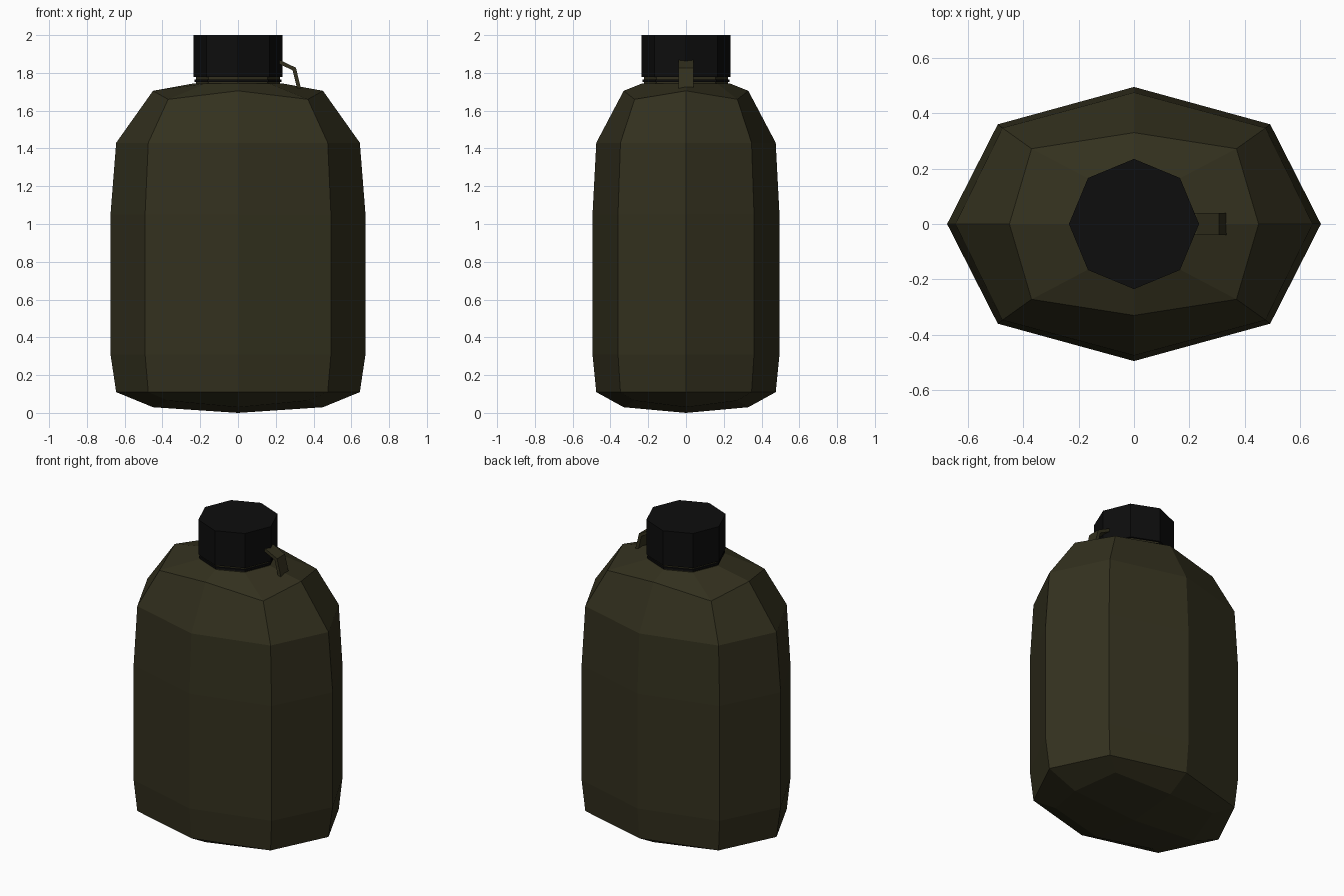
import bpy, bmesh
from math import cos, sin, pi

if "Cube" in bpy.data.objects:
    bpy.data.objects.remove(bpy.data.objects["Cube"])


def material(name, rgb):
    m = bpy.data.materials.new(name)
    m.diffuse_color = (*rgb, 1)
    m.use_nodes = True
    m.node_tree.nodes["Principled BSDF"].inputs["Base Color"].default_value = m.diffuse_color
    return m


OLIVE = material("olive", (0.033, 0.030, 0.013))
BLACK = material("black", (0.004, 0.004, 0.004))


def finish(name, bm, mat):
    bmesh.ops.recalc_face_normals(bm, faces=bm.faces)
    me = bpy.data.meshes.new(name)
    bm.to_mesh(me)
    bm.free()
    me.materials.append(mat)
    ob = bpy.data.objects.new(name, me)
    bpy.context.collection.objects.link(ob)
    return ob


def bridge(bm, a, b):
    for i in range(8):
        j = (i + 1) % 8
        bm.faces.new((a[i], a[j], b[j], b[i]))


# Body: eight-sided rings (axis rx, ry, z; corner x, y, z)
RINGS = [
    (0.45, 0.33, 0.03, 0.37, 0.272, 0.065),
    (0.645, 0.475, 0.11, 0.475, 0.347, 0.11),
    (0.675, 0.495, 0.31, 0.492, 0.36, 0.31),
    (0.675, 0.495, 1.05, 0.492, 0.36, 1.05),
    (0.645, 0.475, 1.43, 0.475, 0.347, 1.43),
    (0.45, 0.33, 1.705, 0.37, 0.272, 1.66),
    (0.23, 0.23, 1.745, 0.163, 0.163, 1.745),
]
bm = bmesh.new()
rings = []
for rx, ry, z, cx, cy, cz in RINGS:
    ring = []
    for i in range(8):
        a = i * pi / 4
        if i % 2:
            co = (cx * (1 if cos(a) > 0 else -1), cy * (1 if sin(a) > 0 else -1), cz)
        else:
            co = (rx * cos(a), ry * sin(a), z)
        ring.append(bm.verts.new(co))
    rings.append(ring)
for a, b in zip(rings, rings[1:]):
    bridge(bm, a, b)
bm.faces.new(rings[-1])
# Base: four quads meeting at the lowest point
base = bm.verts.new((0, 0, 0))
r = rings[0]
for i in range(0, 8, 2):
    bm.faces.new((base, r[i], r[i + 1], r[(i + 2) % 8]))
finish("bottle_body", bm, OLIVE)


def octagon(name, profile, mat):
    bm = bmesh.new()
    rs = [[bm.verts.new((rad * cos(i * pi / 4), rad * sin(i * pi / 4), z))
           for i in range(8)] for rad, z in profile]
    for a, b in zip(rs, rs[1:]):
        bridge(bm, a, b)
    bm.faces.new(rs[0])
    bm.faces.new(rs[-1])
    finish(name, bm, mat)


# Neck, seal ring and screw cap
octagon("neck", [(0.222, 1.73), (0.222, 1.79)], OLIVE)
octagon("seal_ring", [(0.23, 1.752), (0.23, 1.765)], BLACK)
octagon("cap", [(0.235, 1.777), (0.235, 2.0)], BLACK)

# Retaining strap: bent strip, thickened
bm = bmesh.new()
path = [(0.20, 1.861), (0.225, 1.856), (0.298, 1.82), (0.33, 1.69)]
strip = [[bm.verts.new((x, y, z)) for y in (-0.04, 0.04)] for x, z in path]
for a, b in zip(strip, strip[1:]):
    bm.faces.new((a[0], a[1], b[1], b[0]))
strap = finish("cap_strap", bm, OLIVE)
mod = strap.modifiers.new("thickness", 'SOLIDIFY')
mod.thickness = 0.02
mod.offset = 0
mod.use_even_offset = True
